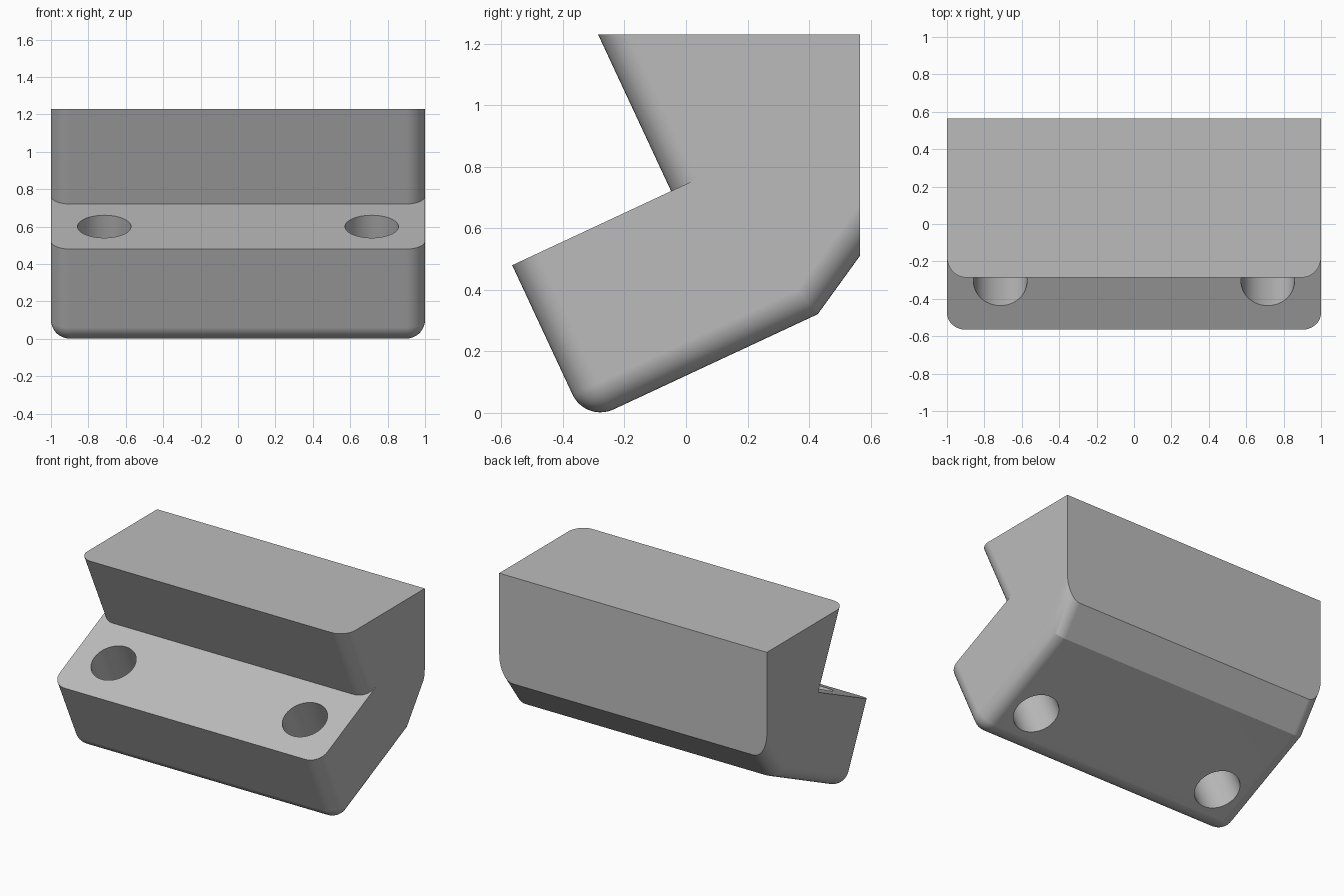
import bpy, bmesh, math
from mathutils import Vector

if "Cube" in bpy.data.objects:
    bpy.data.objects.remove(bpy.data.objects["Cube"])

TILT = math.radians(25)
U = Vector((0, math.cos(TILT), math.sin(TILT)))    # along the ledge
N = Vector((0, -math.sin(TILT), math.cos(TILT)))   # away from the ledge
LIP = Vector((0, -0.565, 0.48))                    # front edge of the ledge
DEPTH, THICK, TOP, R = 0.57, 0.564, 1.23, 0.1

grey = bpy.data.materials.new("light grey")
grey.use_nodes = True
grey.diffuse_color = (0.5, 0.5, 0.5, 1)
grey.node_tree.nodes["Principled BSDF"].inputs["Base Color"].default_value = (0.5, 0.5, 0.5, 1)


def prism(name, points, direction, bevel_rule=None):
    """Extrude a closed outline, optionally rounding the edges picked by a rule."""
    bm = bmesh.new()
    face = bm.faces.new([bm.verts.new(p) for p in points])
    out = bmesh.ops.extrude_face_region(bm, geom=[face], use_keep_orig=True)
    moved = [g for g in out["geom"] if isinstance(g, bmesh.types.BMVert)]
    bmesh.ops.translate(bm, verts=moved, vec=direction)
    bmesh.ops.recalc_face_normals(bm, faces=bm.faces)
    if bevel_rule:
        edges = [e for e in bm.edges if bevel_rule(*[v.co for v in e.verts])]
        bmesh.ops.bevel(bm, geom=edges, offset=R, offset_type='OFFSET', segments=10,
                        profile=0.5, affect='EDGES', clamp_overlap=True)
    mesh = bpy.data.meshes.new(name)
    bm.to_mesh(mesh)
    bm.free()
    mesh.materials.append(grey)
    obj = bpy.data.objects.new(name, mesh)
    bpy.context.collection.objects.link(obj)
    return obj


# Full block before the notch is taken out
heel = LIP - N * THICK
front_top = LIP + N * ((TOP - LIP.z) / N.z)
profile = [front_top, Vector((0, 0.565, TOP)), Vector((0, 0.565, 0.51)),
           heel + U * 0.833, heel]
side = Vector((1, 0, 0))


def rounded(a, b):
    if abs(a.x - b.x) > 0.5:                       # only the low front edge
        return (a - heel).yz.length < 0.01
    on_top = min(a.z, b.z) > TOP - 0.01
    on_back = min(a.y, b.y) > 0.56
    return not (on_top or on_back)


block = prism("angled_bracket", [p - side for p in profile], side * 2, rounded)


# Notch cutter: leaves an upper wall with rounded front corners
def arc(sign):
    return [(sign * (1 - R + R * math.sin(t)), DEPTH + R - R * math.cos(t))
            for t in [i * math.pi / 20 for i in range(11)]]


outline = [(1.3, -0.5), (1.3, DEPTH + R)] + arc(1)[::-1] + arc(-1) + [(-1.3, DEPTH + R), (-1.3, -0.5)]
cutters = [prism("notch_cutter", [LIP + U * u + side * x for x, u in outline], N * 1.6)]

# Screw hole cutters through the ledge
for name, x in (("left", 0.715), ("right", -0.715)):
    centre = LIP + U * (DEPTH / 2) + side * x - N * 0.9
    ring = [centre + (side * math.cos(a) + U * math.sin(a)) * 0.143
            for a in [i * math.tau / 48 for i in range(48)]]
    cutters.append(prism(name + "_hole_cutter", ring, N * 1.2))

bpy.context.view_layer.objects.active = block
bpy.ops.object.select_all(action='DESELECT')
block.select_set(True)
for cutter in cutters:
    mod = block.modifiers.new("cut", 'BOOLEAN')
    mod.operation, mod.solver, mod.object = 'DIFFERENCE', 'EXACT', cutter
    bpy.ops.object.modifier_apply(modifier=mod.name)
    bpy.data.objects.remove(cutter)

# Smooth roundings, flat main faces
bpy.ops.object.shade_smooth_by_angle(angle=math.radians(20))
weighted = block.modifiers.new("flat_faces", 'WEIGHTED_NORMAL')
weighted.keep_sharp = True
